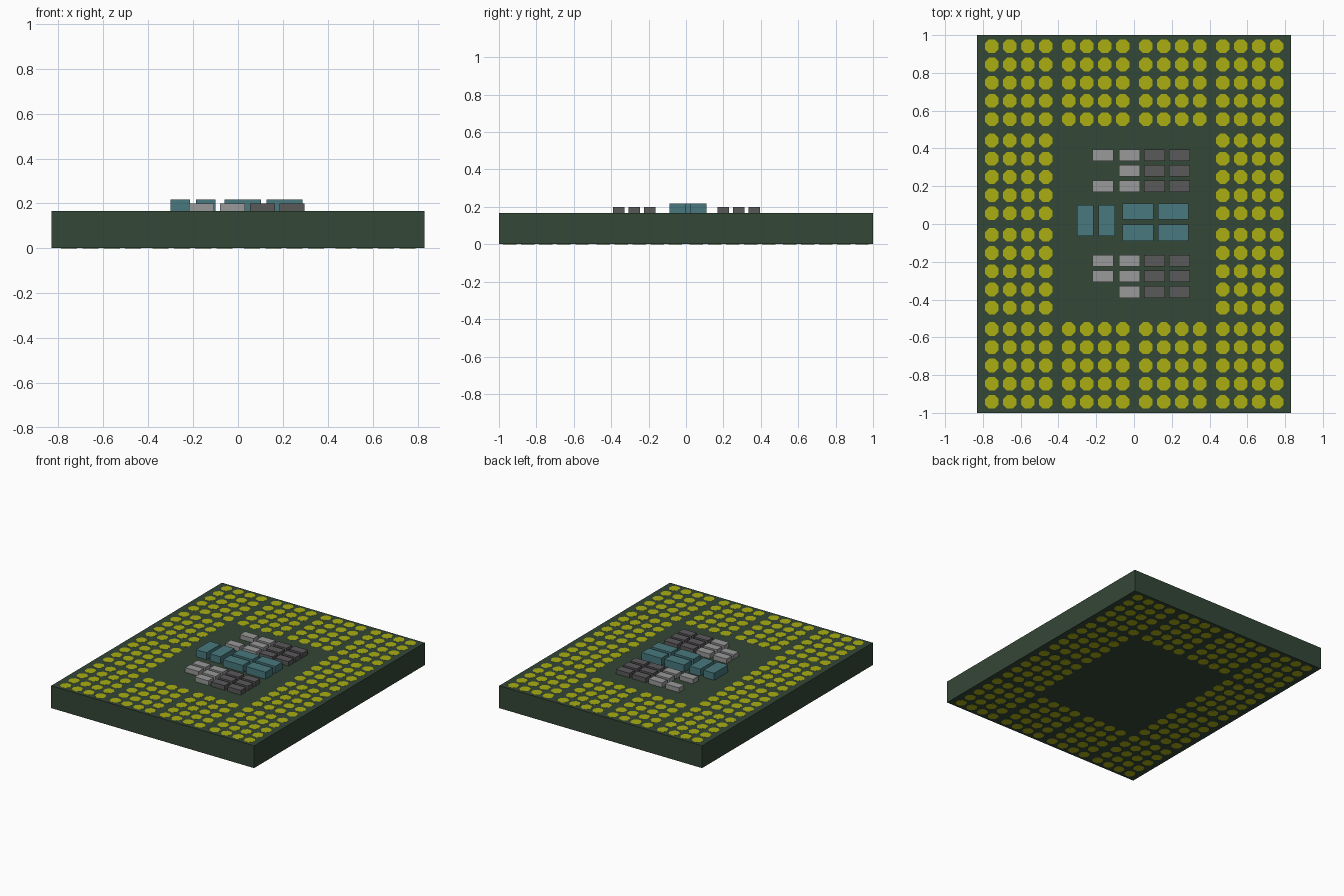
import bpy, bmesh, math
from mathutils import Matrix

if "Cube" in bpy.data.objects:
    bpy.data.objects.remove(bpy.data.objects["Cube"])

TOP = 0.166   # upper face of the board
LIP = 0.0006  # contacts sit almost flush with both board faces


def material(name, rgb):
    m = bpy.data.materials.new(name)
    m.diffuse_color = (*rgb, 1)
    m.use_nodes = True
    m.node_tree.nodes["Principled BSDF"].inputs["Base Color"].default_value = m.diffuse_color
    return m


green = material("board_green", (0.034, 0.063, 0.037))
gold = material("contact_yellow", (0.40, 0.42, 0.005))
teal = material("teal", (0.065, 0.19, 0.21))
light = material("light_grey", (0.32, 0.32, 0.32))
dark = material("dark_grey", (0.105, 0.10, 0.105))


def box(name, cx, cy, sx, sy, z0, z1, mat):
    bpy.ops.mesh.primitive_cube_add(size=1, location=(cx, cy, (z0 + z1) / 2))
    o = bpy.context.object
    o.name = name
    o.scale = (sx, sy, z1 - z0)
    o.data.materials.append(mat)
    return o


# Board
box("circuit_board", 0, 0, 1.664, 2, LIP, TOP, green)

# Through-board contacts: blocks of 4 x 5 octagons around an empty middle
bm = bmesh.new()
height = TOP + LIP
for i in range(4):
    for j in range(4):
        if i in (1, 2) and j in (1, 2):
            continue
        bx, by = -0.61 + i * 0.4075, 0.748 - j * 0.499
        for c in range(4):
            for r in range(5):
                x, y = bx + (c - 1.5) * 0.095, by + (2 - r) * 0.0965
                bmesh.ops.create_cone(
                    bm, cap_ends=True, segments=8, radius1=0.039, radius2=0.039,
                    depth=height,
                    matrix=Matrix.Translation((x, y, height / 2))
                    @ Matrix.Rotation(math.radians(22.5), 4, 'Z'))
mesh = bpy.data.meshes.new("contact_pads")
bm.to_mesh(mesh)
bm.free()
mesh.materials.append(gold)
bpy.context.collection.objects.link(bpy.data.objects.new("contact_pads", mesh))

# Large teal components in the middle row
for x in (0.021, 0.207):
    for y in (0.066, -0.046):
        box("teal_component", x, y, 0.162, 0.086, TOP - 0.01, 0.218, teal)
for x in (-0.258, -0.144):
    box("teal_component_upright", x, 0.019, 0.087, 0.163, TOP - 0.01, 0.218, teal)

# Small grey components: three rows above and below, light on the left
columns = ((-0.163, light), (-0.025, light), (0.109, dark), (0.241, dark))
for r, y in enumerate((0.365, 0.281, 0.199, -0.194, -0.276, -0.360)):
    for c, (x, mat) in enumerate(columns):
        if c == 0 and r in (1, 5):
            continue
        box("small_component", x, y, 0.111, 0.061, TOP - 0.01, 0.2, mat)
